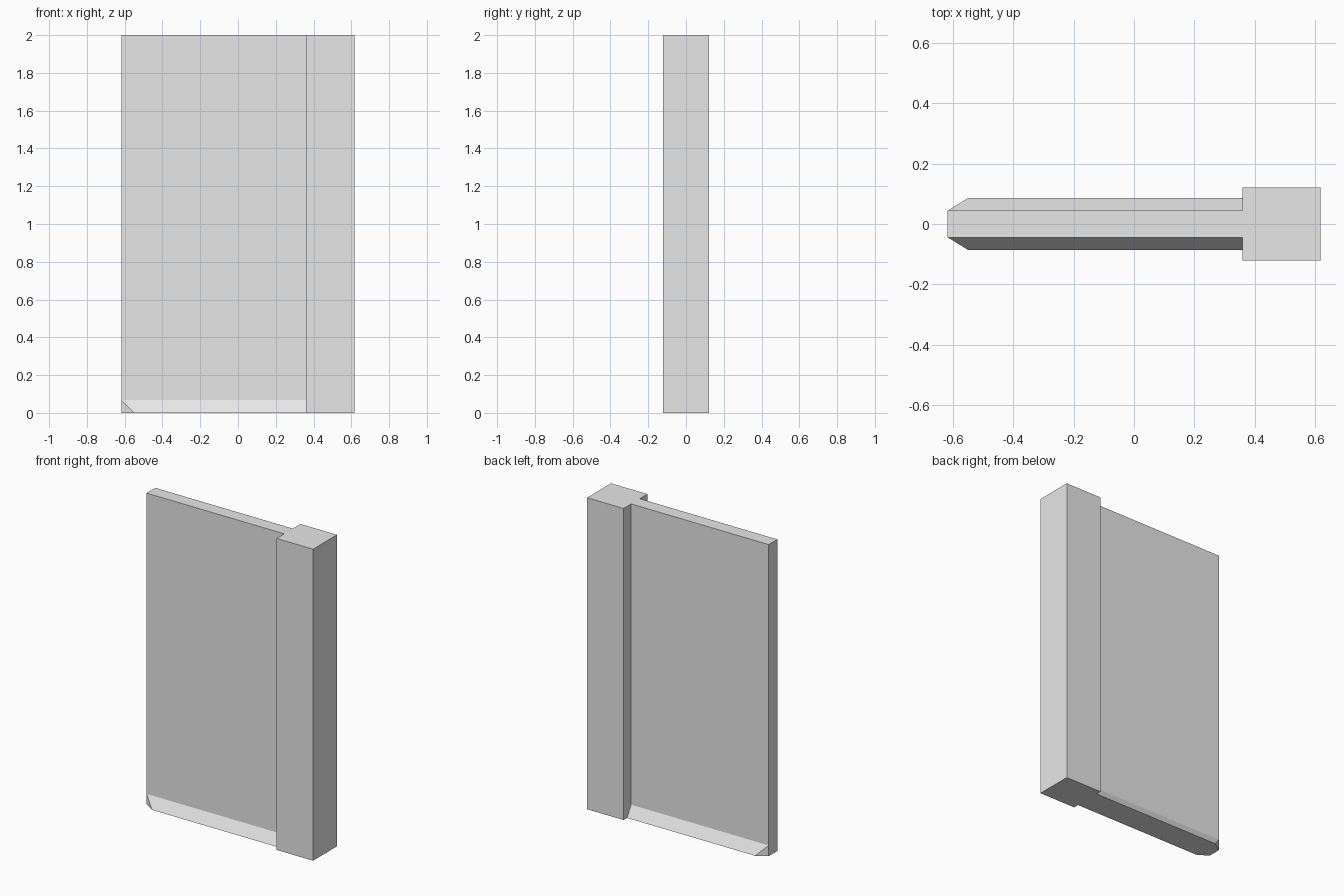
import bpy
import bmesh

if "Cube" in bpy.data.objects:
    bpy.data.objects.remove(bpy.data.objects["Cube"])

HEIGHT = 2.0
LEFT, JOINT, RIGHT = -0.618, 0.359, 0.618   # free end, panel/post joint, outer end
PANEL_Y, FOOT_Y, POST_Y = 0.044, 0.0855, 0.121   # half depths
FOOT_Z = 0.069      # height of the sloped foot
FOOT_X = -0.551     # where the foot's mitred end starts

grey = bpy.data.materials.new("plain grey")
grey.diffuse_color = (0.8, 0.8, 0.8, 1.0)
grey.use_nodes = True
grey.node_tree.nodes["Principled BSDF"].inputs["Base Color"].default_value = grey.diffuse_color


def make_object(name, bm):
    mesh = bpy.data.meshes.new(name)
    bm.to_mesh(mesh)
    bm.free()
    mesh.materials.append(grey)
    obj = bpy.data.objects.new(name, mesh)
    bpy.context.collection.objects.link(obj)
    return obj


# Wall panel with flared foot: front half, mirrored to the back
points = {
    "a": (LEFT, -PANEL_Y, FOOT_Z), "b": (JOINT, -PANEL_Y, FOOT_Z),
    "c": (JOINT, -PANEL_Y, HEIGHT), "d": (LEFT, -PANEL_Y, HEIGHT),
    "e": (LEFT, -PANEL_Y, 0), "f": (FOOT_X, -FOOT_Y, 0),
    "g": (JOINT, -FOOT_Y, 0), "h": (LEFT, 0, 0),
    "i": (LEFT, 0, HEIGHT), "j": (JOINT, 0, HEIGHT), "k": (JOINT, 0, 0),
}
bm = bmesh.new()
verts = {key: bm.verts.new(co) for key, co in points.items()}
# wall face, foot slope, mitred corner, end, top, underside
for face in ("abcd", "fgba", "efa", "headi", "dcji", "hkgfe"):
    bm.faces.new([verts[key] for key in face])
panel = make_object("wall_panel", bm)
mirror = panel.modifiers.new("back_half", 'MIRROR')
mirror.use_axis = (False, True, False)
mirror.use_clip = True

# Thicker square post at the end
bm = bmesh.new()
bmesh.ops.create_cube(bm, size=1.0)
bmesh.ops.scale(bm, vec=(RIGHT - JOINT, 2 * POST_Y, HEIGHT), verts=bm.verts)
bmesh.ops.translate(bm, vec=((RIGHT + JOINT) / 2, 0, HEIGHT / 2), verts=bm.verts)
make_object("end_post", bm)
